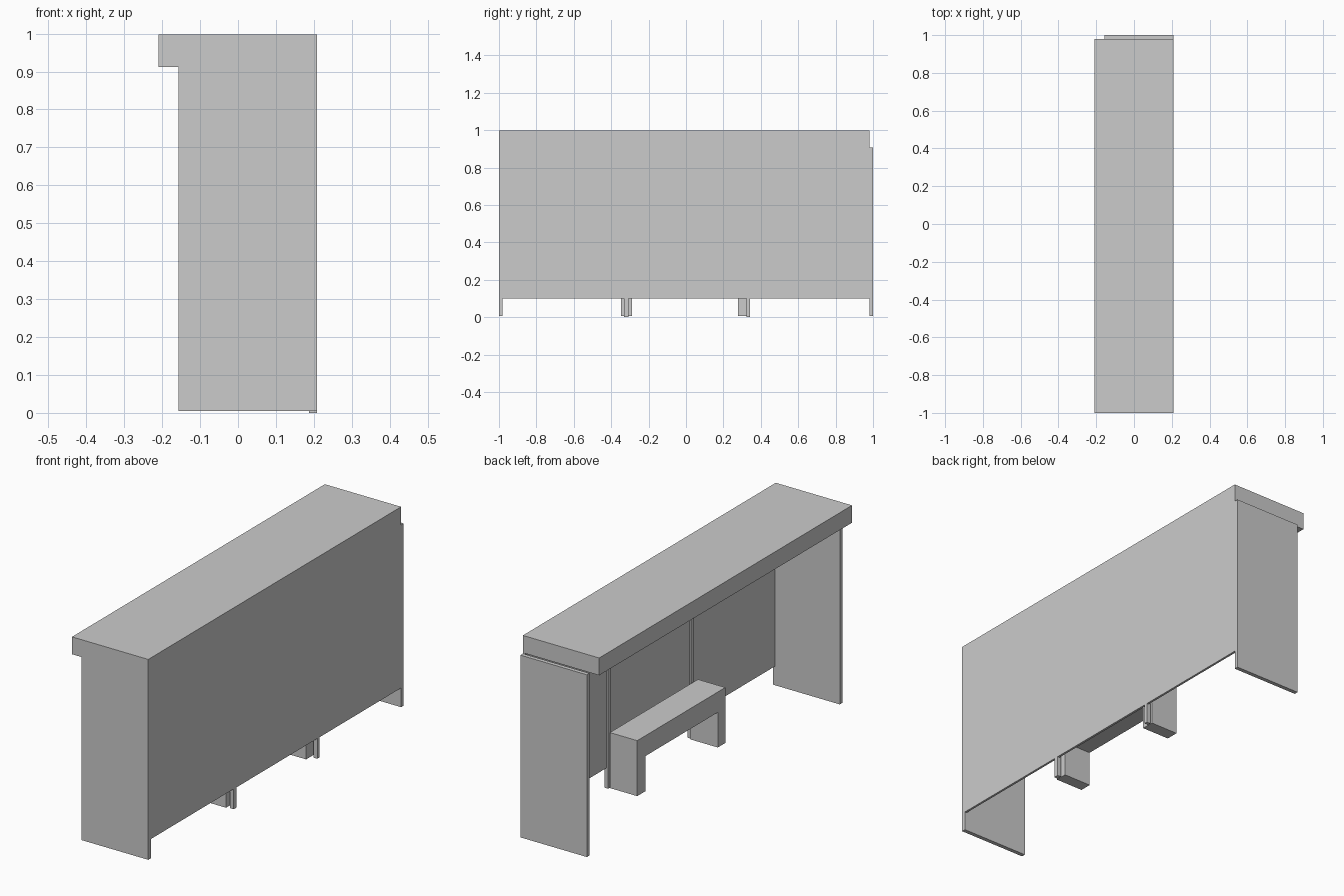
import bpy
import bmesh

if "Cube" in bpy.data.objects:
    bpy.data.objects.remove(bpy.data.objects["Cube"])


def prism(name, profile, axis, lo, hi):
    """Extrude a closed 2D profile along x or y (profile is yz or xz)."""
    def at(p, d):
        return (d, p[0], p[1]) if axis == 'x' else (p[0], d, p[1])
    bm = bmesh.new()
    face = bm.faces.new([bm.verts.new(at(p, lo)) for p in profile])
    new = bmesh.ops.extrude_face_region(bm, geom=[face])['geom']
    move = [0, 0, 0]
    move['xyz'.index(axis)] = hi - lo
    bmesh.ops.translate(bm, vec=move, verts=[v for v in new if isinstance(v, bmesh.types.BMVert)])
    bmesh.ops.recalc_face_normals(bm, faces=bm.faces)
    mesh = bpy.data.meshes.new(name)
    bm.to_mesh(mesh)
    bm.free()
    obj = bpy.data.objects.new(name, mesh)
    bpy.context.collection.objects.link(obj)
    return obj


def box(name, x, y, z):
    return prism(name, [(y[0], z[0]), (y[1], z[0]), (y[1], z[1]), (y[0], z[1])], 'x', *x)


BACK = 0.208

# Roof slab, overhanging the open side
box("roof", (-0.21, BACK), (-1, 0.98), (0.912, 0.998))

# End walls
box("near_end_wall", (-0.157, BACK), (-1, -0.98), (0.005, 0.912))
box("far_end_wall", (-0.157, BACK), (0.98, 1), (0.005, 0.908))

# Back wall, raised off the ground
box("back_wall", (0.197, BACK), (-0.98, 0.98), (0.1, 0.912))

# Slim posts supporting the back wall
for side, y in (("near", (-0.331, -0.307)), ("far", (0.324, 0.342))):
    box(side + "_post", (0.187, BACK), y, (0, 0.912))

# Bench: one arch-shaped profile with seat and two legs
bench = [(-0.348, 0.006), (-0.289, 0.006), (-0.289, 0.18), (0.279, 0.18),
         (0.279, 0.006), (0.342, 0.006), (0.342, 0.281), (-0.348, 0.281)]
prism("bench", bench, 'x', 0.028, 0.178)
